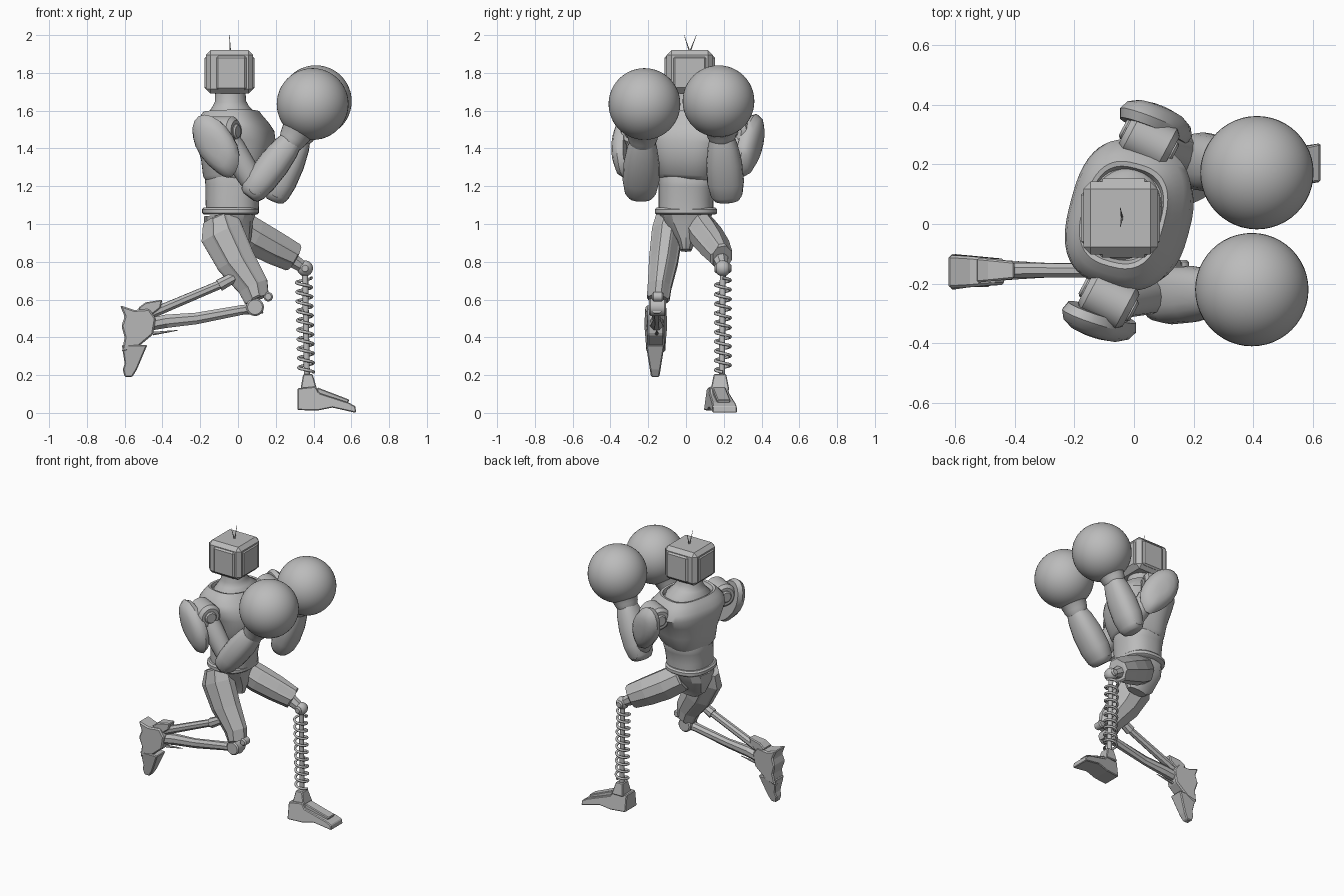
import bpy, bmesh, math
from mathutils import Vector, Matrix

if "Cube" in bpy.data.objects:
    bpy.data.objects.remove(bpy.data.objects["Cube"], do_unlink=True)

grey = bpy.data.materials.new("plain_grey")
grey.use_nodes = True
grey.diffuse_color = (0.5, 0.5, 0.5, 1)
grey.node_tree.nodes["Principled BSDF"].inputs["Base Color"].default_value = (0.5, 0.5, 0.5, 1)


def finish(name, bm, smooth=None, bevel=0):
    bmesh.ops.recalc_face_normals(bm, faces=bm.faces)
    me = bpy.data.meshes.new(name)
    bm.to_mesh(me)
    bm.free()
    ob = bpy.data.objects.new(name, me)
    bpy.context.collection.objects.link(ob)
    me.materials.append(grey)
    if bevel:
        mod = ob.modifiers.new("Bevel", "BEVEL")
        mod.width, mod.segments, mod.limit_method = bevel, 1, "ANGLE"
    if smooth:
        bpy.ops.object.select_all(action="DESELECT")
        bpy.context.view_layer.objects.active = ob
        ob.select_set(True)
        bpy.ops.object.shade_smooth_by_angle(angle=math.radians(smooth))


def loft(name, stations, n=24, side=(0, 1, 0), power=2, smooth=40, panel=0, bevel=0, turn=0):
    """Skin rings (centre x, y, z, radius along side, radius across)."""
    bm = bmesh.new()
    axis = (Vector(stations[-1][:3]) - Vector(stations[0][:3])).normalized()
    u = Vector(side)
    u = (u - axis * u.dot(axis)).normalized()
    v = axis.cross(u)
    rings = []
    for x, y, z, ru, rv in stations:
        ring = []
        for i in range(n):
            a = 2 * math.pi * (i + turn) / n
            c, s = math.cos(a), math.sin(a)
            c = math.copysign(abs(c) ** (2 / power), c)
            s = math.copysign(abs(s) ** (2 / power), s)
            ring.append(bm.verts.new(Vector((x, y, z)) + u * ru * c + v * rv * s))
        rings.append(ring)
    strips = [[] for i in range(n)]
    for a, b in zip(rings, rings[1:]):
        for i in range(n):
            j = (i + 1) % n
            strips[i].append(bm.faces.new((a[i], a[j], b[j], b[i])))
    bm.faces.new(rings[0][::-1])
    bm.faces.new(rings[-1])
    if panel:
        # Long raised panels, one along every second facet
        bmesh.ops.recalc_face_normals(bm, faces=bm.faces)
        for strip in strips[1::2]:
            bmesh.ops.inset_region(bm, faces=strip, thickness=panel, depth=panel,
                                   use_even_offset=True)
    finish(name, bm, smooth, bevel)


def rod(name, a, b, r, n=16, r2=None, smooth=40, bevel=0):
    loft(name, [(*a, r, r), (*b, r2 or r, r2 or r)], n, (0.1, 0.3, 1), smooth=smooth, bevel=bevel)


def barrel(name, centre, axis, length, r, bevel=0.008):
    c, d = Vector(centre), Vector(axis).normalized() * length / 2
    rod(name, c - d, c + d, r, 24, bevel=bevel)


def ball(name, centre, radius, seg=48):
    bm = bmesh.new()
    bmesh.ops.create_uvsphere(bm, u_segments=seg, v_segments=seg // 2, radius=radius)
    bm.transform(Matrix.Translation(centre))
    finish(name, bm, 40)


def box(name, centre, size, bevel=0):
    bm = bmesh.new()
    bmesh.ops.create_cube(bm, size=1)
    bm.transform(Matrix.Translation(centre) @ Matrix.Diagonal((*size, 1)))
    finish(name, bm, None, bevel)


def prism(name, outline, span, bevel=0):
    """Side outline in x, z; span(x, z) gives the middle y and half width."""
    bm = bmesh.new()
    sides = []
    for sgn in (-1, 1):
        ring = []
        for x, z in outline:
            mid, half = span(x, z)
            ring.append(bm.verts.new((x, mid + sgn * half, z)))
        sides.append(ring)
        bm.faces.new(ring)
    for i in range(len(outline)):
        j = (i + 1) % len(outline)
        bm.faces.new((sides[0][i], sides[0][j], sides[1][j], sides[1][i]))
    finish(name, bm, None, bevel)


# Head: bevelled box with raised plates on the face, back and both sides
box("head", (-0.045, 0.02, 1.805), (0.25, 0.245, 0.23), 0.025)
for nm, sx in (("face_plate", 1), ("head_back_plate", -1)):
    box(nm, (-0.045 + sx * 0.124, 0.02, 1.8), (0.016, 0.17, 0.17), 0.007)
for nm, sy in (("ear_plate_far", 1), ("ear_plate_near", -1)):
    box(nm, (-0.035, 0.02 + sy * 0.122, 1.8), (0.16, 0.022, 0.18), 0.01)
for nm, dy in (("antenna_far", 0.035), ("antenna_near", -0.03)):
    rod(nm, (-0.04, 0.02, 1.91), (-0.046, 0.02 + dy, 2.0), 0.004, 6, 0.001)

# Torso, turned slightly towards the near side
YAW = math.radians(-15)
fwd = (math.cos(YAW), math.sin(YAW), 0)
loft("neck", [(-0.035, 0.025, 1.55, 0.13, 0.165), (-0.035, 0.025, 1.585, 0.125, 0.15),
              (-0.04, 0.02, 1.62, 0.098, 0.105), (-0.04, 0.015, 1.65, 0.082, 0.085),
              (-0.04, 0.015, 1.71, 0.08, 0.083)], 32, fwd)
loft("chest", [(-0.025, 0.01, 1.235, 0.14, 0.15), (-0.02, 0.01, 1.255, 0.158, 0.165),
               (-0.005, 0.015, 1.34, 0.182, 0.19), (-0.01, 0.02, 1.43, 0.2, 0.22),
               (-0.02, 0.03, 1.49, 0.198, 0.25), (-0.03, 0.03, 1.53, 0.182, 0.24),
               (-0.035, 0.03, 1.57, 0.155, 0.205), (-0.035, 0.03, 1.595, 0.138, 0.178),
               (-0.035, 0.03, 1.592, 0.125, 0.162), (-0.035, 0.03, 1.57, 0.12, 0.15)],
     48, fwd, 2.7)
loft("abdomen", [(-0.03, 0, 1.07, 0.14, 0.145), (-0.03, 0, 1.13, 0.142, 0.145),
                 (-0.025, 0.005, 1.2, 0.147, 0.15), (-0.025, 0.01, 1.225, 0.15, 0.155),
                 (-0.025, 0.01, 1.27, 0.14, 0.15)], 40, (1, 0, 0), 2.4)
loft("belt", [(-0.04, 0, 1.05, 0.14, 0.155), (-0.04, 0, 1.058, 0.15, 0.165),
              (-0.04, 0, 1.078, 0.15, 0.165), (-0.04, 0, 1.088, 0.14, 0.155)],
     40, (1, 0, 0), 2.4)
loft("pelvis", [(-0.02, 0, 0.86, 0.07, 0.03), (-0.04, 0, 0.91, 0.11, 0.05),
                (-0.05, 0, 1.0, 0.13, 0.12), (-0.04, 0, 1.055, 0.14, 0.14)],
     12, (1, 0, 0), 2.4, 25)


# Arms: shoulder barrel, curved pad, upper arm, elbow, forearm and round glove
def arm(tag, shoulder, elbow, wrist, glove, pad, pad_dir):
    s, e, w, g = map(Vector, (shoulder, elbow, wrist, glove))
    barrel("shoulder_barrel_" + tag, s, (0.85, -0.45, 0), 0.17, 0.08, 0.02)
    barrel("shoulder_bolt_" + tag, s, (0.85, -0.45, 0), 0.195, 0.04)

    def along(a, b, *steps):
        return [(*a.lerp(b, t), p, q) for t, p, q in steps]
    loft("upper_arm_" + tag, along(s, e, (0, .06, .06), (.3, .068, .07),
         (.8, .06, .065), (1, .05, .055)), 12)
    barrel("elbow_" + tag, e, (0, 1, 0), 0.16, 0.045)
    loft("forearm_" + tag, along(e, w, (-.2, .045, .035), (-.17, .068, .055), (-.08, .085, .07),
         (.15, .098, .082), (.5, .095, .084), (.8, .08, .074), (.95, .066, .062)), 20, power=2.4)
    loft("cuff_" + tag, along(w, g, (-.15, .066, .062), (0, .078, .074), (.2, .086, .083),
         (.4, .115, .115), (.6, .12, .12)), 28)
    ball("glove_" + tag, g, 0.19)
    # Pad: bulging shield, narrower at the lower end and slanting forwards there
    c, out = Vector(pad), Vector(pad_dir).normalized()
    up = (Vector((0, 0, 1)) - out * out.z).normalized()
    lean = up.cross(out)
    lean *= math.copysign(1, lean.x)
    bm = bmesh.new()
    rings = []
    for depth, k in ((-0.045, 0.92), (-0.015, 1.0), (0.015, 0.88), (0.034, 0.62), (0.042, 0.3)):
        ring = []
        for i in range(20):
            a = 2 * math.pi * i / 20
            h = math.cos(a) * 0.118 * (1 if math.sin(a) > 0 else 0.7 + 0.3 * math.cos(a) ** 2)
            v = math.sin(a) * 0.168
            ring.append(bm.verts.new(c + out * depth + (lean * (h - v * 0.36) + up * v) * k))
        rings.append(ring)
    for a, b in zip(rings, rings[1:]):
        for i in range(20):
            bm.faces.new((a[i], a[i - 1], b[i - 1], b[i]))
    bm.faces.new(rings[0])
    bm.faces.new(rings[-1])
    finish("shoulder_pad_" + tag, bm, 40)


arm("near", (-0.085, -0.25, 1.49), (0.095, -0.24, 1.195), (0.29, -0.23, 1.45),
    (0.395, -0.22, 1.635), (-0.12, -0.338, 1.41), (-0.35, -0.93, -0.1))
arm("far", (0.05, 0.28, 1.49), (0.21, 0.213, 1.18), (0.33, 0.19, 1.47),
    (0.412, 0.172, 1.65), (0.08, 0.352, 1.415), (0.32, 0.94, -0.1))

# Kneeling leg: panelled thigh, hinge, shin bar and piston
loft("kneeling_thigh", [(-0.1, -0.08, 1.04, 0.07, 0.085), (-0.085, -0.1, 0.95, 0.075, 0.112),
                        (-0.01, -0.12, 0.8, 0.07, 0.1), (0.08, -0.14, 0.67, 0.056, 0.076),
                        (0.1, -0.148, 0.6, 0.053, 0.06)],
     8, smooth=None, panel=0.01, turn=0.5, power=2.6)
barrel("kneeling_knee", (0.09, -0.15, 0.56), (0, 1, 0), 0.09, 0.047)
barrel("kneeling_knee_pin", (0.16, -0.15, 0.615), (0, 1, 0), 0.06, 0.025)
loft("kneeling_shin", [(0.13, -0.155, 0.555, 0.035, 0.03), (0.02, -0.155, 0.545, 0.032, 0.028),
                       (-0.22, -0.155, 0.5, 0.022, 0.033), (-0.38, -0.155, 0.485, 0.032, 0.038),
                       (-0.54, -0.155, 0.455, 0.045, 0.034)], 8, smooth=None, turn=0.5)
rod("shin_piston", (-0.07, -0.155, 0.69), (-0.52, -0.155, 0.5), 0.024, 8, 0.028, None)
rod("piston_mount", (0.02, -0.15, 0.74), (-0.1, -0.155, 0.675), 0.026, 8, 0.034, None)
rod("heel_spur", (-0.45, -0.155, 0.42), (-0.32, -0.155, 0.437), 0.01, 6, 0.002, None)
prism("kneeling_sole", [(-0.625, 0.57), (-0.55, 0.545), (-0.47, 0.55), (-0.435, 0.5),
                        (-0.45, 0.415), (-0.54, 0.34), (-0.615, 0.32), (-0.6, 0.4),
                        (-0.617, 0.46), (-0.6, 0.51)],
      lambda x, z: (-0.16, 0.064 - abs(z - 0.47) * 0.09 - (x + 0.62) * 0.09), 0.008)
prism("kneeling_heel", [(-0.53, 0.555), (-0.49, 0.585), (-0.4, 0.6), (-0.41, 0.555), (-0.48, 0.5)],
      lambda x, z: (-0.155, 0.042 - (x + 0.53) * 0.1), 0.006)
prism("kneeling_toe", [(-0.615, 0.36), (-0.48, 0.36), (-0.535, 0.23), (-0.56, 0.19),
                       (-0.6, 0.19), (-0.61, 0.23), (-0.6, 0.26)],
      lambda x, z: (-0.163, 0.022 + (z - 0.19) * 0.16), 0.006)

# Standing leg: panelled thigh, knee ball, coil spring on a rod
loft("standing_thigh", [(-0.02, 0.065, 1.0, 0.07, 0.085), (0.08, 0.11, 0.935, 0.078, 0.09),
                        (0.19, 0.155, 0.875, 0.07, 0.084), (0.295, 0.19, 0.822, 0.052, 0.072)],
     8, smooth=None, panel=0.01, turn=0.5, power=2.6)
rod("standing_knee_fork", (0.27, 0.18, 0.82), (0.355, 0.195, 0.765), 0.045, 8, 0.03, None)
ball("standing_knee", (0.355, 0.195, 0.765), 0.042, 24)
barrel("standing_knee_pin", (0.355, 0.195, 0.765), (0, 1, 0), 0.09, 0.025)
rod("spring_rod", (0.355, 0.195, 0.76), (0.365, 0.19, 0.18), 0.016, 12)
curve = bpy.data.curves.new("coil_spring", "CURVE")
curve.dimensions, curve.bevel_depth, curve.bevel_resolution = "3D", 0.008, 2
spline = curve.splines.new("POLY")
TURNS, STEP = 10, 16
spline.points.add(TURNS * STEP)
for i, p in enumerate(spline.points):
    a, t = 2 * math.pi * i / STEP, i / (TURNS * STEP)
    p.co = (0.349 + 0.012 * t + 0.04 * math.cos(a), 0.195 + 0.04 * math.sin(a), 0.715 - 0.5 * t, 1)
coil = bpy.data.objects.new("coil_spring", curve)
bpy.context.collection.objects.link(coil)
curve.materials.append(grey)
bpy.ops.object.select_all(action="DESELECT")
bpy.context.view_layer.objects.active = coil
coil.select_set(True)
bpy.ops.object.convert(target="MESH")


# Standing foot, toes angled a little outwards
def foot_span(x, z):
    return 0.16 + (x - 0.32) * 0.15, 0.065 - max(z - 0.03, 0) * 0.16


prism("standing_foot", [(0.315, 0.015), (0.42, 0.012), (0.5, 0.028), (0.625, 0), (0.622, 0.035),
                        (0.585, 0.055), (0.43, 0.105), (0.41, 0.14), (0.315, 0.13)], foot_span, 0.005)
prism("foot_ridge", [(0.41, 0.08), (0.58, 0.05), (0.59, 0.07), (0.42, 0.135)],
      lambda x, z: (foot_span(x, z)[0], 0.035), 0.005)
prism("ankle", [(0.33, 0.12), (0.42, 0.12), (0.395, 0.205), (0.345, 0.205)],
      lambda x, z: (0.18, 0.05 - (z - 0.12) * 0.2), 0.005)
